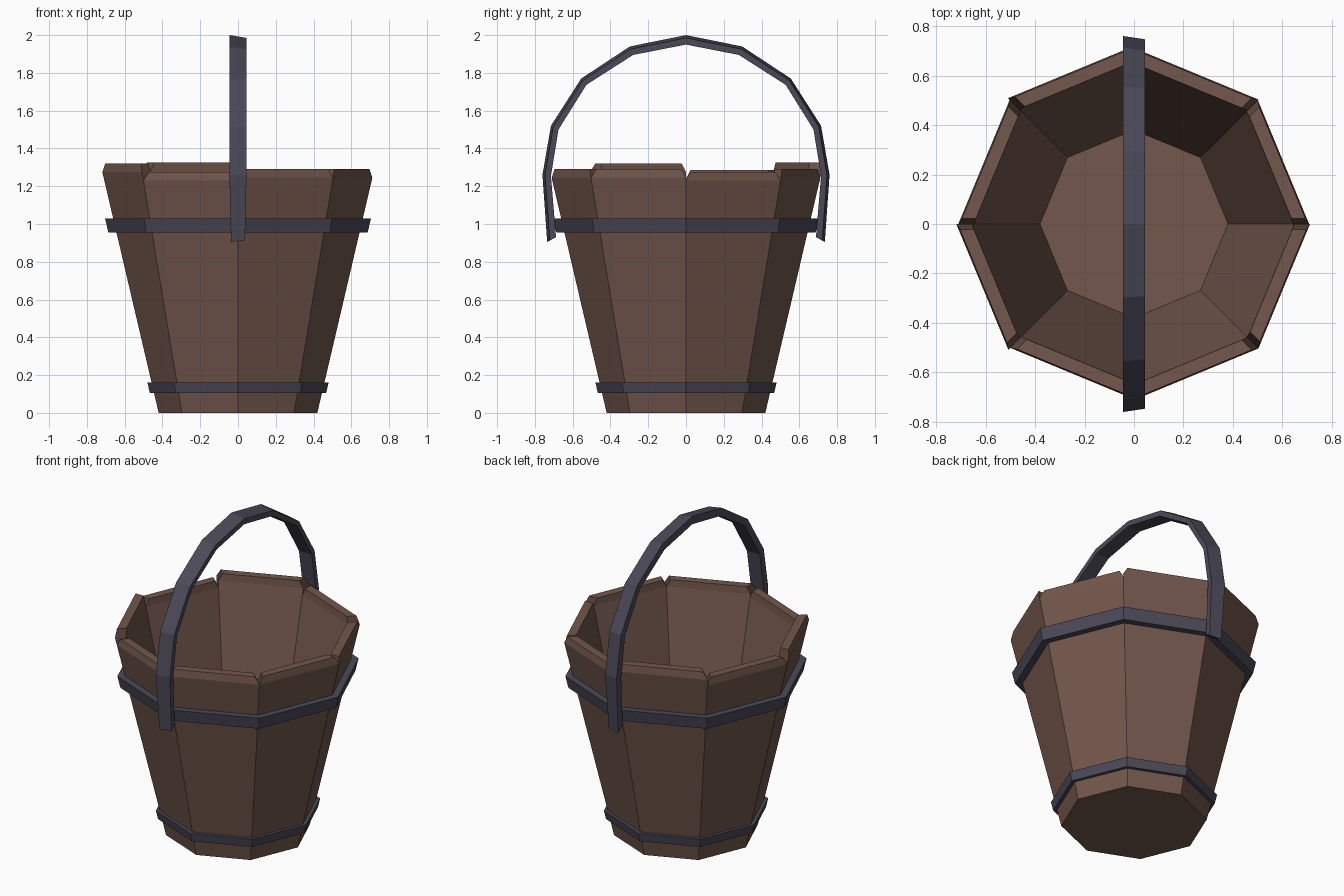
import bpy, bmesh
from math import sin, cos, radians
from mathutils import Vector

if "Cube" in bpy.data.objects:
    bpy.data.objects.remove(bpy.data.objects["Cube"])

def material(name, rgb):
    m = bpy.data.materials.new(name)
    m.diffuse_color = (*rgb, 1)
    m.use_nodes = True
    m.node_tree.nodes["Principled BSDF"].inputs["Base Color"].default_value = m.diffuse_color
    return m

WOOD = material("wood", (0.17, 0.095, 0.073))
IRON = material("iron", (0.07, 0.066, 0.095))

def loft(name, rings, mat, closed=False):
    """Skin a row of equal-sided rings; cap the ends or join them into a loop."""
    bm = bmesh.new()
    vs = [[bm.verts.new(p) for p in r] for r in rings]
    n = len(rings[0])
    pairs = list(zip(vs, vs[1:])) + ([(vs[-1], vs[0])] if closed else [])
    for a, b in pairs:
        for i in range(n):
            j = (i + 1) % n
            bm.faces.new((a[i], a[j], b[j], b[i]))
    if not closed:
        bm.faces.new(vs[0])
        bm.faces.new(vs[-1])
    bmesh.ops.recalc_face_normals(bm, faces=bm.faces)
    me = bpy.data.meshes.new(name)
    bm.to_mesh(me)
    bm.free()
    me.materials.append(mat)
    ob = bpy.data.objects.new(name, me)
    bpy.context.collection.objects.link(ob)
    return ob

def polar(r, z, deg):
    return Vector((r * cos(radians(deg)), r * sin(radians(deg)), z))

def octagon(r, z):
    return [polar(r, z, 45 * i) for i in range(8)]

def wall(z):
    return 0.42 + 0.234 * z

# Eight staves of uneven height, with tops narrowed to leave V notches
tops = [1.275, 1.29, 1.325, 1.285, 1.32, 1.275, 1.29, 1.29]
for i, top in enumerate(tops):
    shoulder = top - 0.045
    r = wall(shoulder)
    profile = [(0.42, 0), (r, shoulder), (r - 0.006, top),
               (r - 0.062, top), (r - 0.065, shoulder), (0.38, 0.08)]
    sides = []
    for a, b in ((45 * i, 45 * i + 45), (45 * i + 45, 45 * i)):
        ring = []
        for k, (rad, z) in enumerate(profile):
            p, q = polar(rad, z, a), polar(rad, z, b)
            if k in (2, 3):
                p += (q - p).normalized() * 0.025
            ring.append(p)
        sides.append(ring)
    loft(f"stave_{i + 1}", sides, WOOD)

# Floor plug
loft("floor", [octagon(0.42, 0), octagon(0.38, 0.08)], WOOD)

# Iron hoops
for name, z0, z1, t in (("lower_hoop", 0.105, 0.16, 0.022),
                        ("upper_hoop", 0.955, 1.03, 0.043)):
    loft(name, [octagon(wall(z0) + t, z0), octagon(wall(z1) + t, z1),
                octagon(wall(z1) - 0.005, z1), octagon(wall(z0) - 0.005, z0)],
         IRON, closed=True)

# Handle: (y, z) of the outer and inner edges for half the arch, then mirrored
half = [((0.735, 0.905), (0.688, 0.93), 0.037),
        ((0.760, 1.26), (0.715, 1.255), 0.045),
        ((0.715, 1.52), (0.675, 1.50), 0.045),
        ((0.555, 1.77), (0.527, 1.737), 0.045),
        ((0.297, 1.94), (0.280, 1.895), 0.045),
        ((0, 2.0), (0, 1.95), 0.045)]
arch = half + [((-o[0], o[1]), (-n[0], n[1]), w) for o, n, w in half[-2::-1]]
rings = []
for o, n, w in arch:
    slant = (o[0] + (n[0] - o[0]) * 0.3, o[1] + (n[1] - o[1]) * 0.3)
    rings.append([(-w, *o), (w, *slant), (w, *n), (-w, *n)])
loft("handle", rings, IRON)
